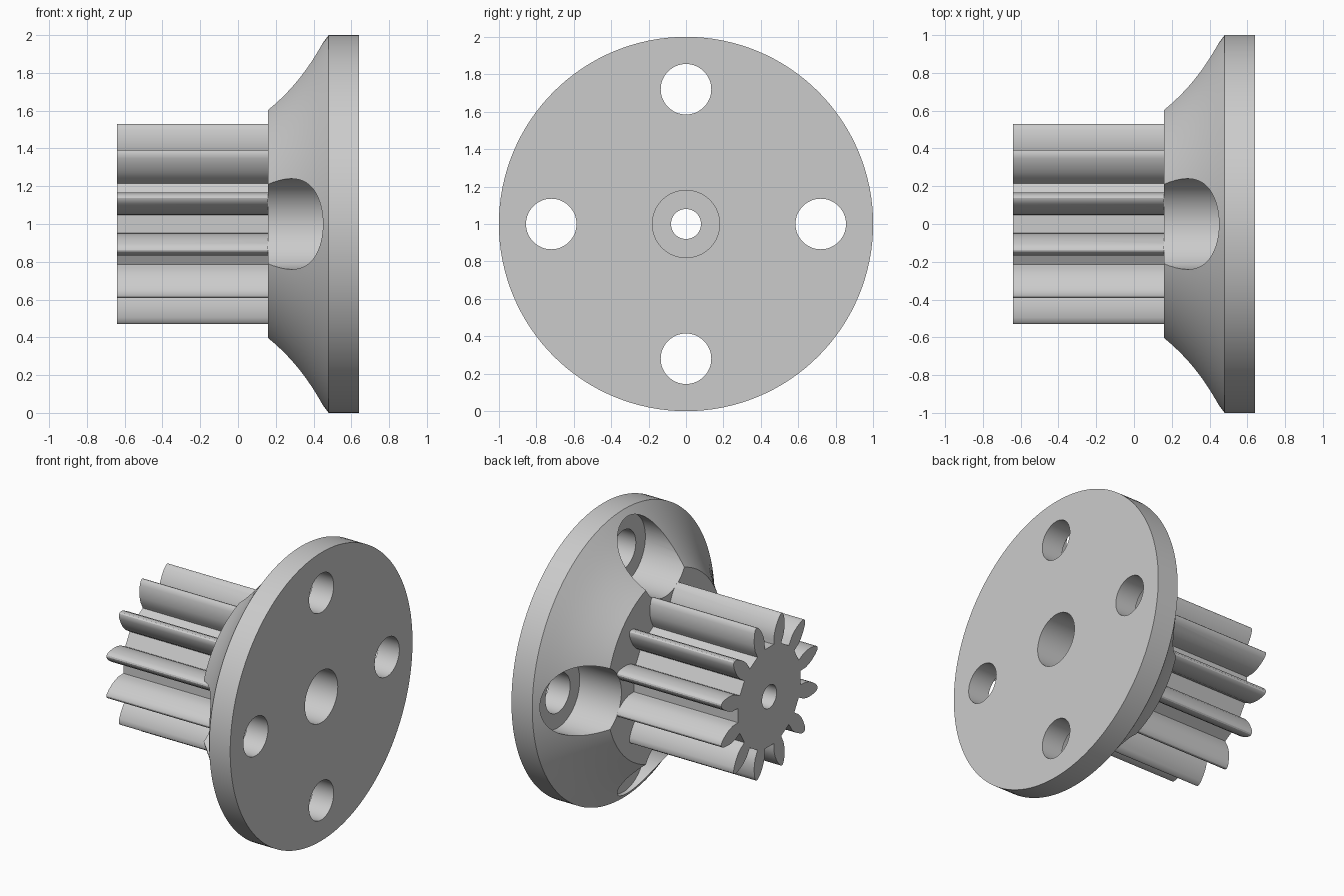
import bpy
import bmesh
import math
from math import cos, sin, tau

cube = bpy.data.objects.get("Cube")
if cube:
    bpy.data.objects.remove(cube, do_unlink=True)

# One plain grey for the whole part
COLOUR = (0.6, 0.6, 0.6, 1)
grey = bpy.data.materials.new("plain_grey")
grey.use_nodes = True
grey.diffuse_color = COLOUR
grey.node_tree.nodes["Principled BSDF"].inputs["Base Color"].default_value = COLOUR

AXIS_Z = 1.0


def circle(radius, y=0, z=0, sides=96):
    return [(y + radius * cos(tau * i / sides), z + radius * sin(tau * i / sides))
            for i in range(sides)]


def loft(name, sections):
    """Closed solid through (x, outline) sections along the shaft axis."""
    bm = bmesh.new()
    rings = [[bm.verts.new((x, y, z + AXIS_Z)) for y, z in outline]
             for x, outline in sections]
    for a, b in zip(rings, rings[1:]):
        for i in range(len(a)):
            j = (i + 1) % len(a)
            bm.faces.new((a[i], a[j], b[j], b[i]))
    bm.faces.new(rings[0])
    bm.faces.new(rings[-1])
    bmesh.ops.recalc_face_normals(bm, faces=bm.faces)
    mesh = bpy.data.meshes.new(name)
    bm.to_mesh(mesh)
    bm.free()
    mesh.materials.append(grey)
    obj = bpy.data.objects.new(name, mesh)
    bpy.context.collection.objects.link(obj)
    return obj


def combine(target, other, operation):
    bpy.context.view_layer.objects.active = target
    mod = target.modifiers.new(operation.lower(), 'BOOLEAN')
    mod.operation = operation
    mod.solver = 'EXACT'
    mod.object = other
    bpy.ops.object.modifier_apply(modifier=mod.name)
    bpy.data.objects.remove(other, do_unlink=True)


def gear_outline(teeth=12):
    """Teeth with narrow roots, bulging flanks and rounded tips."""
    flank = [(0.345, 0.042), (0.37, 0.047), (0.40, 0.054), (0.44, 0.053),
             (0.48, 0.044), (0.52, 0.029), (0.54, 0.015), (0.546, 0.005)]
    side = [(r, -t) for r, t in flank] + [(r, t) for r, t in reversed(flank)]
    points = []
    for k in range(teeth):
        a = tau * (k + 0.5) / teeth
        points += [(r * cos(a) - t * sin(a), r * sin(a) + t * cos(a)) for r, t in side]
    return points


# Flange with a gently hollow conical back
profile = [(0.16, 0.64), (0.20, 0.677), (0.24, 0.716), (0.28, 0.757), (0.32, 0.80),
           (0.36, 0.846), (0.40, 0.895), (0.44, 0.947), (0.48, 1.0), (0.64, 1.0)]
flange = loft("flanged_pinion", [(x, circle(r, sides=128)) for x, r in profile])

# Pinion gear, joined into the flange
outline = gear_outline()
combine(flange, loft("pinion", [(-0.64, outline), (0.2, outline)]), 'UNION')

# Four bolt holes with wide screw-head recesses
for k in range(4):
    y, z = 0.72 * cos(tau * k / 4), 0.72 * sin(tau * k / 4)
    for radius, start, end in ((0.24, 0.159, 0.48), (0.135, 0.4, 0.7)):
        ring = circle(radius, y, z, 64)
        combine(flange, loft("cutter", [(start, ring), (end, ring)]), 'DIFFERENCE')

# Shaft bore, stepped wider on the flange side
for radius, start in ((0.08, -0.7), (0.18, 0.1)):
    ring = circle(radius, sides=64)
    combine(flange, loft("cutter", [(start, ring), (0.7, ring)]), 'DIFFERENCE')

# Smooth curved walls, crisp edges
bpy.ops.object.select_all(action='DESELECT')
flange.select_set(True)
bpy.context.view_layer.objects.active = flange
bpy.ops.object.shade_smooth_by_angle(angle=math.radians(28))
